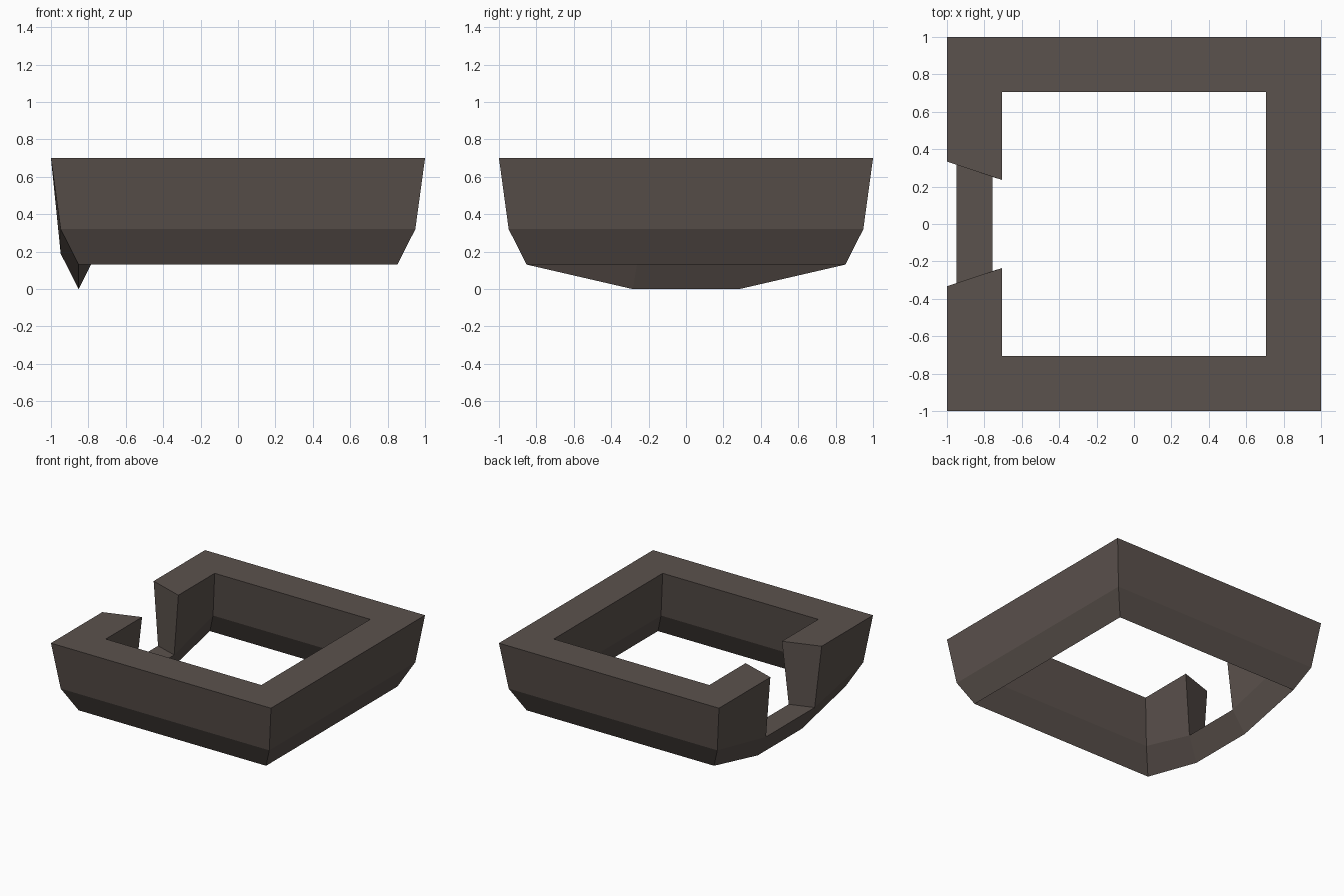
import bpy, bmesh

if "Cube" in bpy.data.objects:
    bpy.data.objects.remove(bpy.data.objects["Cube"])

# Cross-section: (distance from centre, height, drop beside the gap)
PROFILE = [(1.0, 0.70, 0.0), (0.948, 0.32, 0.131), (0.852, 0.131, 0.131),
           (0.757, 0.32, 0.131), (0.707, 0.70, 0.0)]
# Stations around the square, starting and ending at the gap on the left side
STATIONS = [(-1, 1 / 3, 1), (-1, 1, 0), (1, 1, 0), (1, -1, 0), (-1, -1, 0), (-1, -1 / 3, 1)]

stone = bpy.data.materials.new("dark brown")
stone.diffuse_color = (0.105, 0.084, 0.074, 1)
stone.use_nodes = True
stone.node_tree.nodes["Principled BSDF"].inputs["Base Color"].default_value = stone.diffuse_color

bm = bmesh.new()
rings = [[bm.verts.new((sx * r, sy * r, z - drop * low)) for r, z, drop in PROFILE]
         for sx, sy, low in STATIONS]

# Walls swept around the square
for a, b in zip(rings, rings[1:]):
    for i in range(5):
        j = (i + 1) % 5
        bm.faces.new((a[i], a[j], b[j], b[i]))

# Low keel bridging the gap
a, b = rings[-1], rings[0]
for i, j in ((1, 2), (2, 3), (3, 1)):
    bm.faces.new((a[i], a[j], b[j], b[i]))

# Cut ends of the wall on either side of the gap
for ring in (a, b):
    bm.faces.new((ring[0], ring[1], ring[3], ring[4]))

bmesh.ops.recalc_face_normals(bm, faces=bm.faces)
mesh = bpy.data.meshes.new("square_rim")
bm.to_mesh(mesh)
bm.free()
mesh.materials.append(stone)
rim = bpy.data.objects.new("square_rim", mesh)
bpy.context.collection.objects.link(rim)
